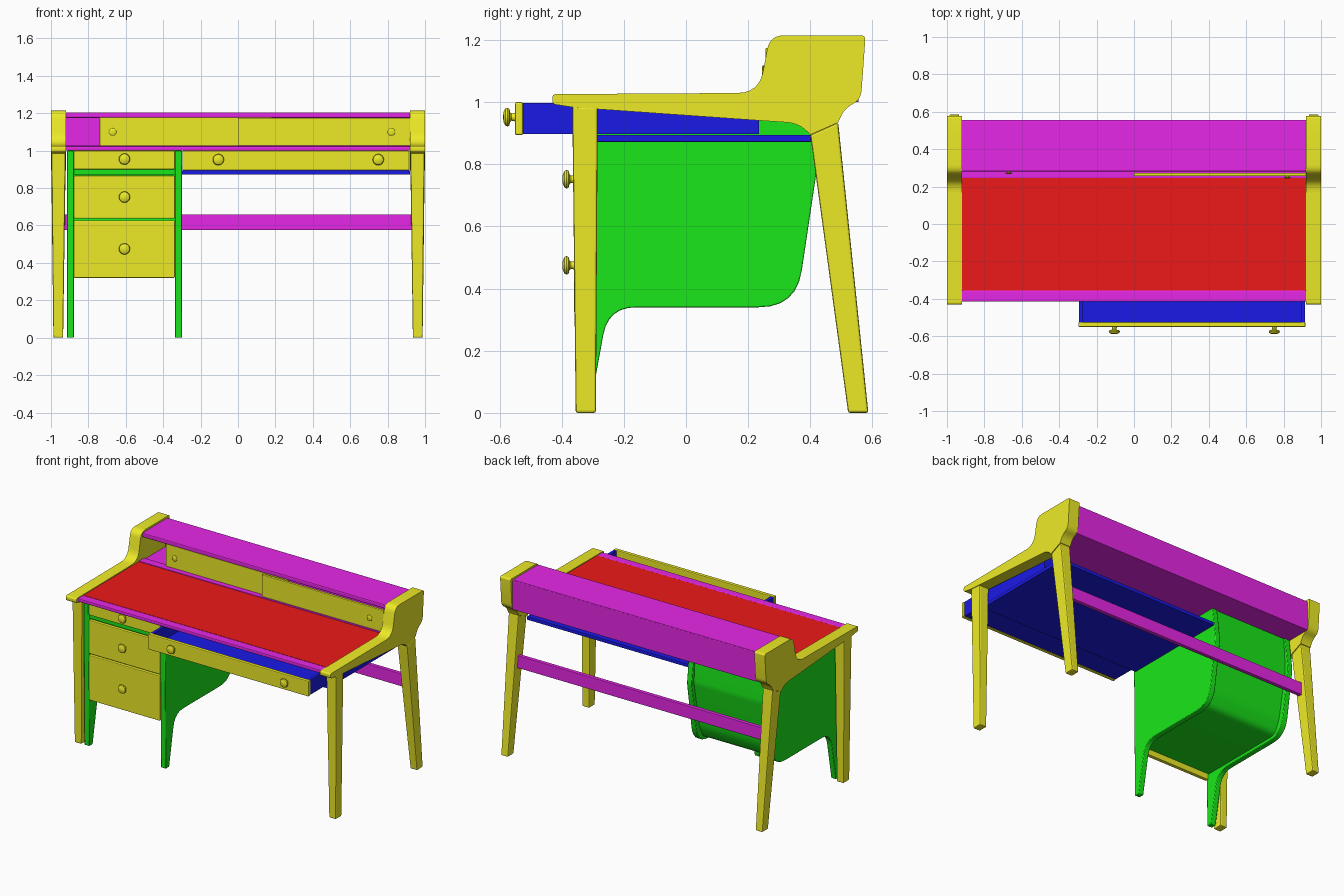
import bpy, bmesh, math
from mathutils import Vector

if "Cube" in bpy.data.objects:
    bpy.data.objects.remove(bpy.data.objects["Cube"])

def colour(name, rgb):
    m = bpy.data.materials.new(name)
    m.diffuse_color = (*rgb, 1)
    m.use_nodes = True
    m.node_tree.nodes["Principled BSDF"].inputs["Base Color"].default_value = m.diffuse_color
    return m

YELLOW = colour("yellow", (0.85, 0.83, 0.02))
MAGENTA = colour("magenta", (0.8, 0.02, 0.8))
RED = colour("red", (0.85, 0.01, 0.01))
BLUE = colour("blue", (0.01, 0.01, 0.8))
GREEN = colour("green", (0.01, 0.8, 0.01))

def finish(name, bm, mat, bevel=0.0, mirror=False, smooth=False):
    bmesh.ops.recalc_face_normals(bm, faces=bm.faces)
    me = bpy.data.meshes.new(name)
    bm.to_mesh(me)
    bm.free()
    me.materials.append(mat)
    ob = bpy.data.objects.new(name, me)
    bpy.context.collection.objects.link(ob)
    if smooth:
        bpy.ops.object.select_all(action='DESELECT')
        ob.select_set(True)
        bpy.context.view_layer.objects.active = ob
        bpy.ops.object.shade_smooth_by_angle(angle=math.radians(35))
    if bevel:
        b = ob.modifiers.new("Bevel", 'BEVEL')
        b.width, b.segments, b.limit_method = bevel, 2, 'ANGLE'
        b.angle_limit = math.radians(40)
    if mirror:
        ob.modifiers.new("Mirror", 'MIRROR')
    return ob

def box(name, x, y, z, mat, bevel=0.003):
    bm = bmesh.new()
    bmesh.ops.create_cube(bm, size=1)
    for v in bm.verts:
        v.co = [(a + b) / 2 + c * (b - a) for (a, b), c in zip((x, y, z), v.co)]
    return finish(name, bm, mat, bevel)

def rounded(pts, n=6):
    """Replace each (y, z, cut) corner by a curve starting 'cut' away from it."""
    out = []
    for i, (y, z, cut) in enumerate(pts):
        p = Vector((y, z))
        if not cut:
            out.append(p)
            continue
        a = p + (Vector(pts[i - 1][:2]) - p).normalized() * cut
        b = p + (Vector(pts[(i + 1) % len(pts)][:2]) - p).normalized() * cut
        for k in range(n + 1):
            t = k / n
            out.append(a * (1 - t) ** 2 + p * 2 * t * (1 - t) + b * t * t)
    return out

def extrude_profile(name, pts, x0, x1, mat, bevel=0.0, mirror=False):
    bm = bmesh.new()
    f = bm.faces.new([bm.verts.new((x0, p.x, p.y)) for p in rounded(pts)])
    new = bmesh.ops.extrude_face_region(bm, geom=[f])["geom"]
    bmesh.ops.translate(bm, vec=(x1 - x0, 0, 0),
                        verts=[g for g in new if isinstance(g, bmesh.types.BMVert)])
    return finish(name, bm, mat, bevel, mirror, smooth=True)

def leg(name, bottom, top):
    """Tapered leg; bottom and top are (x0, x1, (y, z) front, (y, z) back)."""
    bm = bmesh.new()
    rings = []
    for x0, x1, f, b in (bottom, top):
        rings.append([bm.verts.new(c) for c in
                      ((x0, *f), (x1, *f), (x1, *b), (x0, *b))])
    bm.faces.new(rings[0])
    bm.faces.new(rings[1])
    for i in range(4):
        j = (i + 1) % 4
        bm.faces.new((rings[0][i], rings[0][j], rings[1][j], rings[1][i]))
    return finish(name, bm, YELLOW, 0.007, mirror=True)

def knob(name, x, y, z, r=0.03, depth=0.04):
    """Mushroom knob turned about the y axis, its base at y."""
    prof = [(0.5, -0.1), (0.38, 0.3), (0.5, 0.42), (0.9, 0.5), (1, 0.65),
            (0.9, 0.82), (0.55, 0.96), (0, 1)]
    bm = bmesh.new()
    vs = [bm.verts.new((x + a * r, y - d * depth, z)) for a, d in prof]
    es = [bm.edges.new(e) for e in zip(vs, vs[1:])]
    bmesh.ops.spin(bm, geom=vs + es, cent=(x, y, z), axis=(0, 1, 0),
                   angle=2 * math.pi, steps=24)
    bmesh.ops.remove_doubles(bm, verts=bm.verts, dist=1e-5)
    finish(name, bm, YELLOW, smooth=True)

# Side frames and legs
extrude_profile("side_arm", [
    (-0.43, 0.994, 0.012), (-0.43, 1.026, 0.012), (0.235, 1.03, 0.07),
    (0.27, 1.215, 0.045), (0.578, 1.215, 0.015), (0.563, 1.008, 0.03),
    (0.51, 0.98, 0.03), (0.49, 0.935, 0), (0.40, 0.895, 0),
    (0.365, 0.932, 0.04), (-0.36, 0.983, 0.01)], 0.92, 1.0, YELLOW, 0.007, True)
leg("front_leg", (0.935, 0.987, (-0.355, 0), (-0.29, 0)),
    (0.922, 0.997, (-0.366, 0.988), (-0.284, 0.983)))
leg("back_leg", (0.935, 0.987, (0.522, 0), (0.587, 0)),
    (0.922, 0.998, (0.40, 0.895), (0.49, 0.935)))

# Desktop
W = (-0.922, 0.922)
box("desktop_board", W, (-0.36, 0.55), (1.0, 1.016), MAGENTA)
box("desktop_front_edge", W, (-0.415, -0.355), (1.0, 1.023), MAGENTA, 0.006)
box("writing_surface", W, (-0.355, 0.245), (1.01, 1.022), RED, 0)
box("door_track", W, (0.245, 0.30), (1.01, 1.027), MAGENTA)

# Raised shelf with sliding doors
box("shelf_top", W, (0.28, 0.555), (1.175, 1.205), MAGENTA, 0.007)
box("shelf_back", W, (0.53, 0.556), (1.0, 1.2), MAGENTA)
box("left_sliding_door", (-0.74, 0.18), (0.28, 0.296), (1.025, 1.178), YELLOW)
box("right_sliding_door", (0.0, 0.92), (0.256, 0.274), (1.025, 1.175), YELLOW)
knob("left_door_knob", -0.67, 0.28, 1.1, 0.02, 0.012)
knob("right_door_knob", 0.82, 0.256, 1.1, 0.02, 0.012)

# Stretcher between the back legs
box("back_stretcher", (-0.94, 0.94), (0.465, 0.492), (0.575, 0.66), MAGENTA)

# Wide drawer, pulled open, and the tray under it
box("drawer_tray", (-0.302, 0.92), (-0.345, 0.402), (0.872, 0.895), BLUE)
box("wide_drawer_bottom", (-0.293, 0.913), (-0.53, 0.235), (0.897, 0.91), BLUE, 0)
box("wide_drawer_back", (-0.293, 0.913), (0.22, 0.235), (0.897, 0.995), BLUE, 0)
for n, x in (("left", -0.293), ("right", 0.893)):
    box(f"wide_drawer_{n}_side", (x, x + 0.02), (-0.53, 0.225), (0.897, 0.997), BLUE, 0)
box("wide_drawer_front", (-0.297, 0.917), (-0.55, -0.525), (0.894, 1.0), YELLOW, 0.005)
for x in (-0.105, 0.75):
    knob("wide_drawer_knob", x, -0.549, 0.952)

# Pedestal side panels with front feet
panel = [(-0.35, 0, 0), (-0.312, 0, 0), (-0.25, 0.34, 0.09), (0.355, 0.34, 0.12),
         (0.42, 0.775, 0.02), (0.40, 0.93, 0.02), (0.39, 1.0, 0), (-0.36, 1.0, 0)]
for n, x in (("left", -0.915), ("right", -0.337)):
    extrude_profile(f"pedestal_{n}_panel", panel, x, x + 0.037, GREEN, 0.004)

# Pedestal bottom, back and rail, set in between the side panels
inner = (-0.885, -0.33)
extrude_profile("pedestal_bottom_and_back", [
    (-0.335, 0.36, 0), (0.29, 0.36, 0.04), (0.335, 0.45, 0.03), (0.395, 0.775, 0.02),
    (0.38, 1.0, 0), (0.36, 1.0, 0), (0.375, 0.775, 0.02), (0.31, 0.45, 0.02),
    (0.28, 0.38, 0.02), (-0.335, 0.38, 0)], *inner, GREEN)
box("pedestal_rail", inner, (-0.35, -0.30), (0.872, 0.9), GREEN)

# Pedestal drawers
for n, z0, z1, k in (("top", 0.9, 1.0, 0.955), ("middle", 0.637, 0.866, 0.752),
                     ("bottom", 0.32, 0.627, 0.475)):
    box(f"{n}_drawer_front", (-0.877, -0.338), (-0.36, -0.335), (z0, z1), YELLOW, 0.005)
    knob(f"{n}_drawer_knob", -0.607, -0.358, k)
